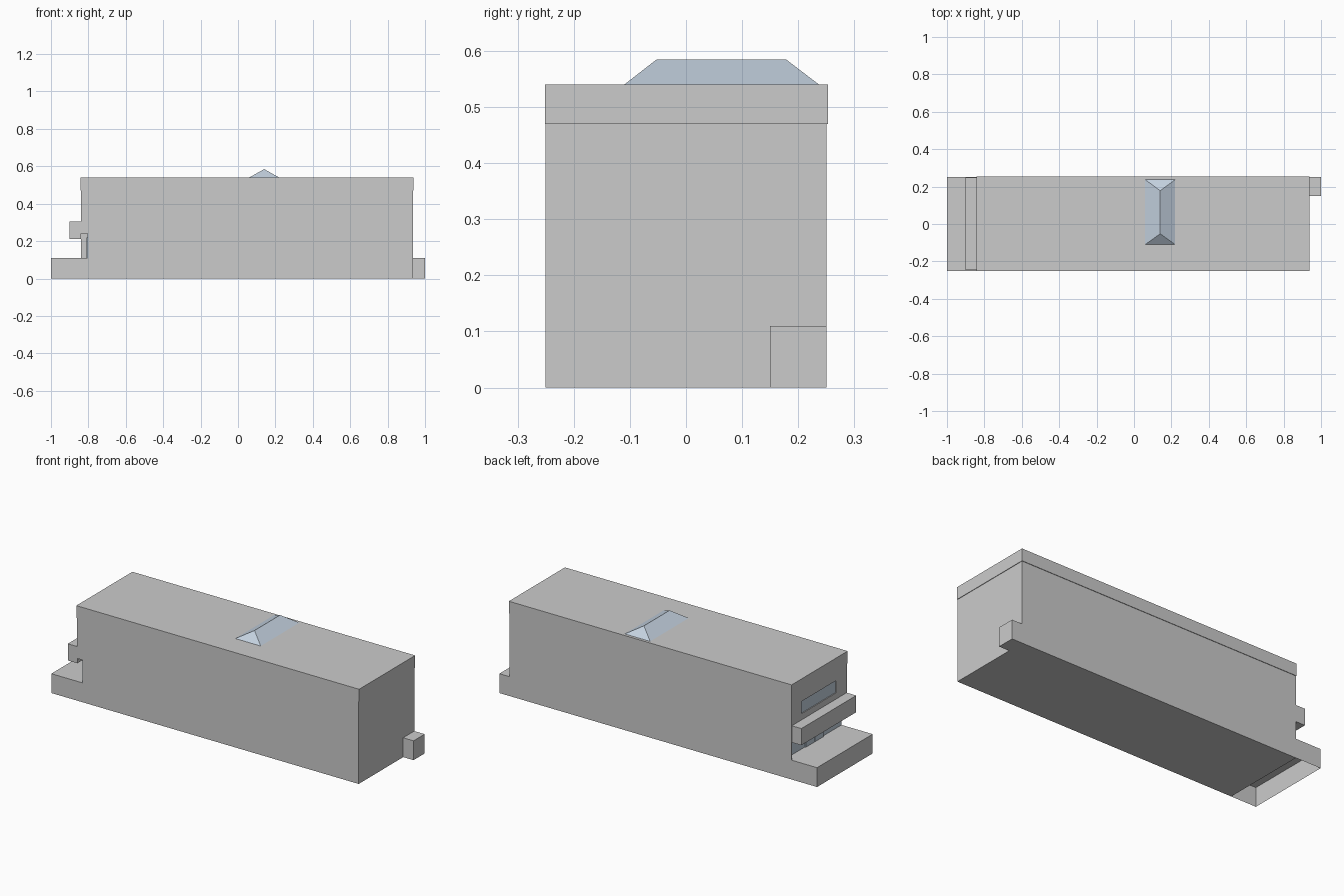
import bpy, bmesh

if "Cube" in bpy.data.objects:
    bpy.data.objects.remove(bpy.data.objects["Cube"])

glass = bpy.data.materials.new("glass")
glass.diffuse_color = (0.55, 0.64, 0.74, 1)
glass.use_nodes = True
glass.node_tree.nodes["Principled BSDF"].inputs["Base Color"].default_value = glass.diffuse_color


def mesh(name, verts, faces, mat=None):
    me = bpy.data.meshes.new(name)
    me.from_pydata(verts, [], faces)
    bm = bmesh.new()
    bm.from_mesh(me)
    bmesh.ops.recalc_face_normals(bm, faces=bm.faces)
    bm.to_mesh(me)
    bm.free()
    ob = bpy.data.objects.new(name, me)
    bpy.context.collection.objects.link(ob)
    if mat:
        me.materials.append(mat)
    return ob


def prism(name, profile, y0, y1, mat=None):
    """Extrude an x-z profile along y."""
    n = len(profile)
    verts = [(x, y, z) for y in (y0, y1) for x, z in profile]
    faces = [tuple(range(n)), tuple(range(2 * n - 1, n - 1, -1))]
    faces += [(i, (i + 1) % n, n + (i + 1) % n, n + i) for i in range(n)]
    return mesh(name, verts, faces, mat)


def box(name, x, y, z, mat=None):
    profile = [(x[0], z[0]), (x[1], z[0]), (x[1], z[1]), (x[0], z[1])]
    return prism(name, profile, y[0], y[1], mat)


# Main hall, with the entrance recess notched into its left end
hall = prism("main_hall", [
    (-0.84, 0), (0.935, 0), (0.935, 0.47), (-0.84, 0.47),
    (-0.84, 0.24), (-0.80, 0.24), (-0.80, 0.11), (-0.84, 0.11)], -0.25, 0.25)

# Window recess above the canopy
cutter = box("window_cutter", (-0.90, -0.83), (-0.15, 0.16), (0.34, 0.41))
cutter.hide_render = True
cutter.hide_viewport = True
cut = hall.modifiers.new("window", 'BOOLEAN')
cut.operation = 'DIFFERENCE'
cut.solver = 'EXACT'
cut.object = cutter
box("upper_window", (-0.835, -0.829), (-0.15, 0.16), (0.34, 0.41), glass)

# Roof slab, very slightly proud of the walls
box("roof_slab", (-0.842, 0.938), (-0.251, 0.253), (0.47, 0.54))

# Entrance: back side wall, glazing and door leaves
box("entrance_side_wall", (-0.84, -0.80), (0.245, 0.25), (0.11, 0.24))
box("entrance_glazing", (-0.804, -0.799), (-0.249, 0.245), (0.11, 0.24), glass)
for i, y in enumerate((-0.08, 0.002)):
    box(f"door_leaf_{i + 1}", (-0.81, -0.803), (y, y + 0.078), (0.11, 0.22), glass)

# Canopy over the entrance
box("canopy", (-0.90, -0.84), (-0.245, 0.248), (0.21, 0.305))

# Entrance platform, open underneath
platform = box("entrance_platform", (-1.0, -0.84), (-0.25, 0.25), (0, 0.11))
bm = bmesh.new()
bm.from_mesh(platform.data)
hidden = [f for f in bm.faces if f.normal.z < -0.9 or f.normal.x > 0.9]
bmesh.ops.delete(bm, geom=hidden, context='FACES')
bm.to_mesh(platform.data)
bm.free()

# Small annex on the right end, at the back corner
box("annex", (0.935, 1.0), (0.15, 0.25), (0, 0.11))

# Hipped skylight with its ridge along y
mesh("skylight",
     [(0.06, -0.11, 0.54), (0.22, -0.11, 0.54), (0.22, 0.237, 0.54),
      (0.06, 0.237, 0.54), (0.14, -0.052, 0.585), (0.14, 0.178, 0.585)],
     [(0, 1, 2, 3), (0, 1, 4), (2, 3, 5), (1, 2, 5, 4), (3, 0, 4, 5)], glass)
